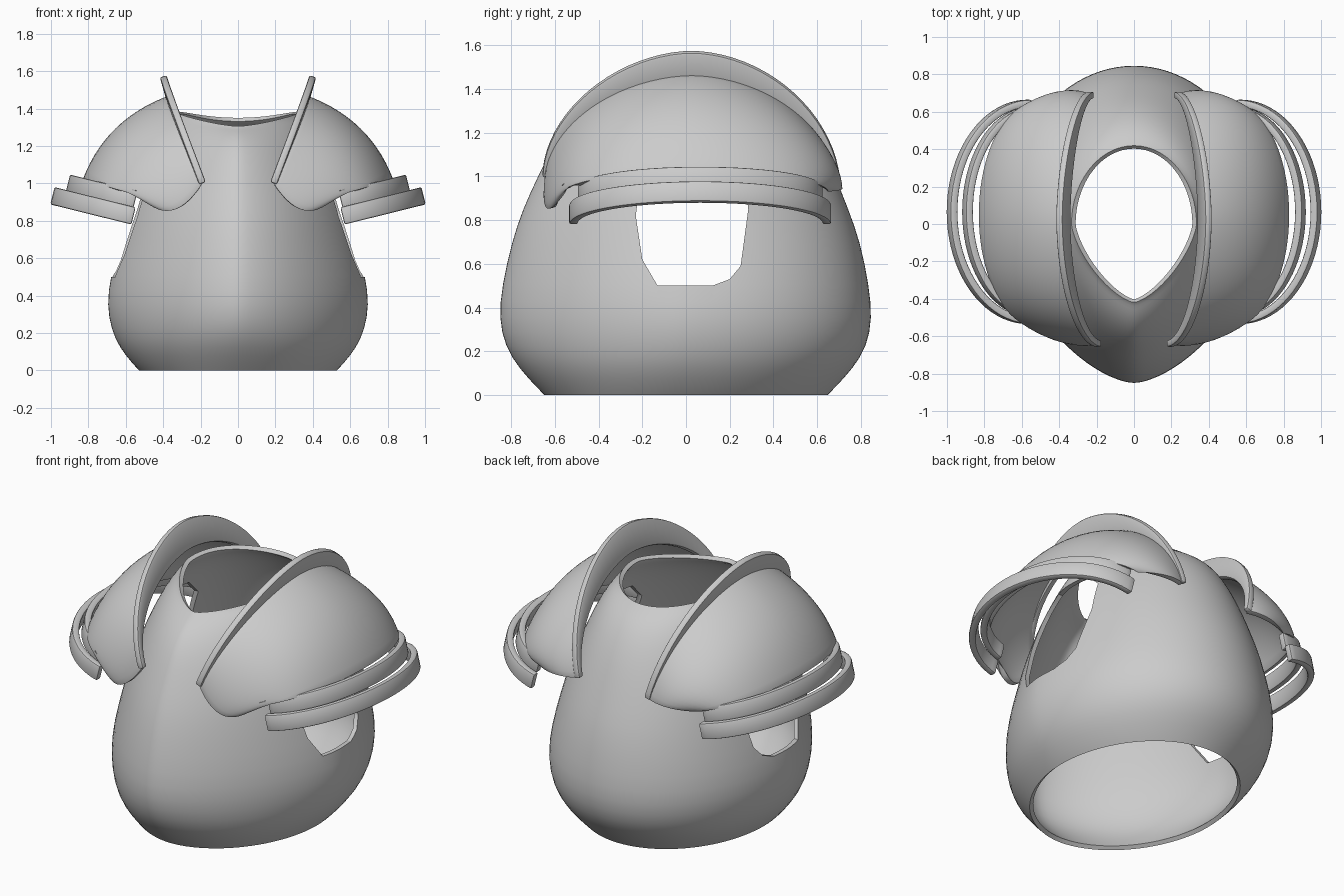
import bpy, bmesh
from math import sin, cos, pi
from mathutils import Vector

if "Cube" in bpy.data.objects:
    bpy.data.objects.remove(bpy.data.objects["Cube"])


def sp(v, n):
    """Signed power used for superellipse outlines."""
    return (1 if v >= 0 else -1) * abs(v) ** (2 / n)


def grid_object(name, rows, wrap=False, caps=False):
    """Skin a list of point rows into a mesh object."""
    bm = bmesh.new()
    vr = [[bm.verts.new(p) for p in row] for row in rows]
    m = len(rows[0])
    for a, b in zip(vr, vr[1:]):
        for j in range(m if wrap else m - 1):
            k = (j + 1) % m
            bm.faces.new((a[j], a[k], b[k], b[j]))
    if caps:
        bm.faces.new(vr[0])
        bm.faces.new(vr[-1])
    bmesh.ops.recalc_face_normals(bm, faces=bm.faces)
    me = bpy.data.meshes.new(name)
    bm.to_mesh(me)
    bm.free()
    ob = bpy.data.objects.new(name, me)
    bpy.context.collection.objects.link(ob)
    return ob


def finish(ob, mods):
    """Add and apply modifiers, then smooth-shade."""
    bpy.ops.object.select_all(action='DESELECT')
    bpy.context.view_layer.objects.active = ob
    ob.select_set(True)
    for kind, props in mods:
        md = ob.modifiers.new(kind.lower(), kind)
        for k, v in props.items():
            setattr(md, k, v)
        bpy.ops.object.modifier_apply(modifier=md.name)
    bpy.ops.object.shade_smooth_by_angle(angle=0.7)


# Breastplate: stacked rings with a keeled front (z, half width, front, back, front exponent)
rings = [(0.0, .53, .65, .65, 1.9), (.03, .56, .68, .68, 1.85), (.12, .635, .765, .765, 1.75),
         (.22, .68, .83, .83, 1.65), (.35, .703, .86, .855, 1.6), (.5, .685, .845, .84, 1.6),
         (.7, .63, .80, .80, 1.6), (.85, .59, .75, .745, 1.6), (1.0, .54, .68, .685, 1.58),
         (1.12, .49, .62, .63, 1.55), (1.22, .43, .55, .56, 1.5), (1.28, .375, .48, .49, 1.45),
         (1.305, .345, .435, .44, 1.45), (1.32, .335, .42, .42, 1.45)]
rows = []
for z, rx, rf, rb, nf in rings:
    row = []
    for i in range(48):
        a = 2 * pi * i / 48
        c, s = cos(a), sin(a)
        n = nf if s < 0 else 2
        y = (rf if s < 0 else rb) * sp(s, n)
        lift = max(0, (z - 1.12) / .2) * (.06 * c * c + .03 * max(s, 0) - .015 * max(-s, 0))
        row.append((rx * sp(c, n), y, z + lift))
    rows.append(row)
torso = grid_object("breastplate", rows, wrap=True)

# Arm hole cutter, run straight through both sides
hole = [(-.13, .5), (.12, .5), (.2, .53), (.25, .59), (.285, .85), (.26, 1.05), (.15, 1.15),
        (-.1, 1.15), (-.2, 1.05), (-.23, .82), (-.2, .62)]
cutter = grid_object("arm_hole_cutter", [[(x, y, z) for y, z in hole] for x in (-1.2, 1.2)],
                     wrap=True, caps=True)
cutter.hide_render = True
finish(torso, [("SUBSURF", dict(levels=1)),
               ("SOLIDIFY", dict(thickness=.025, offset=-1)),
               ("BOOLEAN", dict(object=cutter, operation='DIFFERENCE', solver='EXACT'))])
bpy.data.objects.remove(cutter)


def ridge(u, top):
    """Arc where the shoulder dome meets its neck guard."""
    c, s = cos(u), sin(u)
    back = (1 - c) / 2
    z = 1.0 - .05 * back + (top - 1.0 + .05 * back) * sp(s, 1.85)
    x = .19 + .06 * back * (1 - s) + (z - 1.0) * .375
    return Vector((x, .025 - .67 * sp(c, 1.85), z))


def dome_point(u, v):
    """Shoulder dome: bulged blend from the ridge to the lower rim."""
    c, s = cos(u), sin(u)
    rim = Vector((.52 + .31 * s, .05 - .6 * c, .93 + .09 * s))
    p = ridge(u, 1.47).lerp(rim, v)
    b = 4 * v * (1 - v)
    p += Vector((.055 * s, -.04 * c, .05 * s)) * b
    p.z -= .11 * b * max(c, 0) ** 6
    return p


N = 40
us = [pi * i / N for i in range(N + 1)]
for side, sx in (("right", 1), ("left", -1)):
    def flip(p):
        return (p[0] * sx, p[1], p[2])

    # Shoulder dome
    dome = grid_object(side + "_shoulder_dome",
                       [[flip(dome_point(u, j / 14)) for j in range(15)] for u in us])
    off = 1 if dome.data.polygons[290].normal.x * sx < 0 else -1
    finish(dome, [("SOLIDIFY", dict(thickness=.03, offset=off)),
                  ("BEVEL", dict(width=.006, segments=2, limit_method='ANGLE', angle_limit=.9))])

    # Raised neck guard along the ridge, tapering to the ends
    rows = []
    for u in us:
        lo, hi = ridge(u, 1.44), ridge(u, 1.56)
        t = Vector((.036, 0, -.012))
        rad = Vector((0, -cos(u) * .012, .012 * sin(u)))
        rows.append([flip(p) for p in (lo - rad * 2 - t / 2, hi + rad - t / 2, hi + rad + t / 2,
                                       lo - rad * 2 + t / 2)])
    guard = grid_object(side + "_neck_guard", rows, wrap=True, caps=True)
    finish(guard, [("BEVEL", dict(width=.01, segments=2, limit_method='ANGLE', angle_limit=.7))])

    # Two curved arm bands lying in a tilted plane
    e1, up = Vector((.97, 0, .24)), Vector((-.24, 0, .97))
    for label, x0, z0, a, b in (("upper", .56, .865, .372, .56), ("lower", .57, .78, .447, .6)):
        rows = []
        for u in us:
            def at(k, h):
                p = Vector((x0, .065 - (b - k) * cos(u), z0)) + e1 * (a - k) * sin(u) + up * h
                return flip(p)
            rows.append([at(0, 0), at(0, .095), at(.04, .095), at(.04, 0)])
        band = grid_object(f"{side}_{label}_arm_band", rows, wrap=True, caps=True)
        finish(band, [("BEVEL", dict(width=.009, segments=2, limit_method='ANGLE', angle_limit=.7))])
